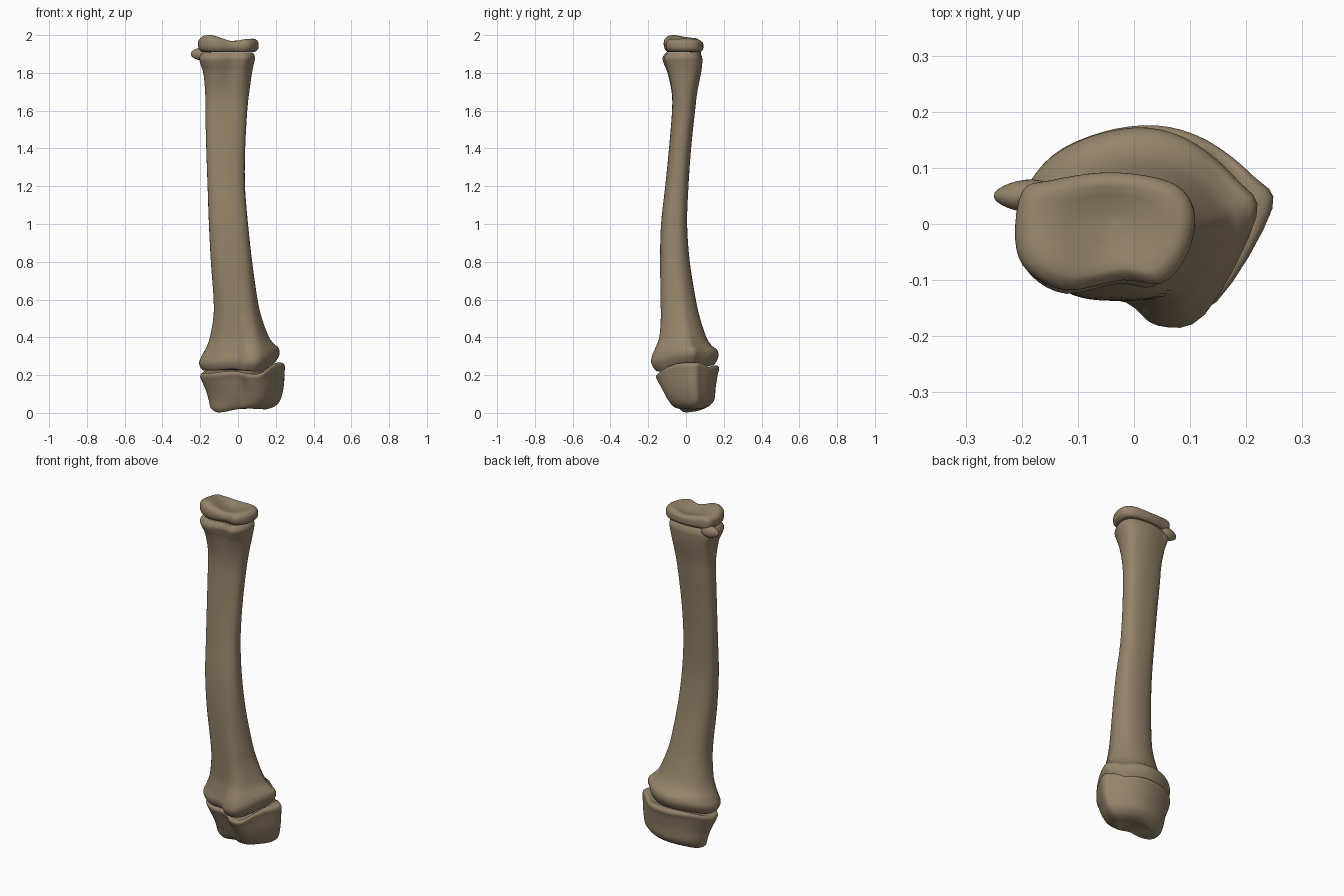
import bpy, bmesh, math
from mathutils import Vector

if "Cube" in bpy.data.objects:
    bpy.data.objects.remove(bpy.data.objects["Cube"])

bone = bpy.data.materials.new("bone_brown")
bone.diffuse_color = (0.30, 0.228, 0.145, 1)
bone.use_nodes = True
bone.node_tree.nodes["Principled BSDF"].inputs["Base Color"].default_value = bone.diffuse_color
N = 48   # points round each ring


def cr(a, b, c, d, t):
    return 0.5 * (2*b + (c-a)*t + (2*a-5*b+4*c-d)*t*t + (3*b-a-3*c+d)*t**3)


def sstep(t):
    t = max(0.0, min(1.0, t))
    return t*t*(3-2*t)


def gauss(x, y, cx, cy, r):
    return math.exp(-((x-cx)**2 + (y-cy)**2) / (r*r))


def outline(pts):
    """Closed smooth outline, normalised to the box -1..1."""
    n, k = len(pts), N // len(pts)
    p = [Vector(q) for q in pts]
    o = [cr(p[i-1], p[i], p[(i+1) % n], p[(i+2) % n], j/k) for i in range(n) for j in range(k)]
    x0, x1 = min(v.x for v in o), max(v.x for v in o)
    y0, y1 = min(v.y for v in o), max(v.y for v in o)
    return [Vector((2*(v.x-x0)/(x1-x0)-1, 2*(v.y-y0)/(y1-y0)-1)) for v in o]


def sgn_pow(v, e):
    return math.copysign(abs(v)**e, v)


# Cross-sections: rounded shaft, kidney-shaped upper end, lobed lower end
ROUND = [Vector((sgn_pow(math.cos(a), .8), sgn_pow(math.sin(a), .8)))
         for a in (2*math.pi*i/N for i in range(N))]
UPPER = outline([(.11, .01), (.09, .06), (.04, .085), (-.05, .095), (-.15, .08), (-.2, .06),
                 (-.213, -.03), (-.19, -.09), (-.12, -.125), (-.02, -.106), (.05, -.112), (.095, -.06)])
LOWER = outline([(.25, .02), (.215, .085), (.13, .155), (.04, .183), (-.06, .17), (-.15, .125),
                 (-.2, .05), (-.195, -.04), (-.1, -.118), (0, -.138), (.06, -.18), (.15, -.16)])


def cap(s, scales=(.86, .55, .25, .01), dz=0):
    """Rings shrinking inward from section s to close an end."""
    z, x0, x1, y0, y1, w = s
    cx, cy, out = (x0+x1)/2, (y0+y1)/2, []
    for k in scales:
        out.append((z+dz, cx+(x0-cx)*k, cx+(x1-cx)*k, cy+(y0-cy)*k, cy+(y1-cy)*k, w))
    return out


def loft(name, secs, warp, sub=5):
    """Skin through sections (z, x0, x1, y0, y1, w); w<0 upper shape, w>0 lower shape."""
    rings = []
    for z, x0, x1, y0, y1, w in secs:
        shape = UPPER if w < 0 else LOWER
        r = []
        for i in range(N):
            q = ROUND[i].lerp(shape[i], abs(w))
            x, y = (x0+x1)/2 + q.x*(x1-x0)/2, (y0+y1)/2 + q.y*(y1-y0)/2
            r.append(Vector((x, y, z + warp(x, y, z))))
        rings.append(r)
    fine, m = [], len(rings)
    for i in range(m-1):
        a, b, c, d = rings[max(i-1, 0)], rings[i], rings[i+1], rings[min(i+2, m-1)]
        for j in range(sub):
            fine.append([cr(a[k], b[k], c[k], d[k], j/sub) for k in range(N)])
    fine.append(rings[-1])
    bm = bmesh.new()
    vs = [[bm.verts.new(v) for v in r] for r in fine]
    for a, b in zip(vs, vs[1:]):
        for k in range(N):
            bm.faces.new((a[k], a[(k+1) % N], b[(k+1) % N], b[k]))
    bm.faces.new(vs[0])
    bm.faces.new(vs[-1])
    bmesh.ops.recalc_face_normals(bm, faces=bm.faces)
    finish(name, bm)


def finish(name, bm):
    me = bpy.data.meshes.new(name)
    bm.to_mesh(me)
    bm.free()
    me.materials.append(bone)
    for f in me.polygons:
        f.use_smooth = True
    bpy.context.collection.objects.link(bpy.data.objects.new(name, me))


def growth_plate(x, y):
    """Wavy surface shared by the shaft's lower end and the lower cap."""
    side = .055*sstep((x-.1)/.11)
    back = .04*sstep((y-.02)/.14)
    return max(side, back) + .012*gauss(x, y, -.03, -.1, .07) - .008*gauss(x, y, .09, -.1, .07)


# Shaft with flared ends
bottom = (.225, -.185, .19, -.158, .148, 1)
top = (1.905, -.19, .08, -.108, .075, -1)
shaft = cap(bottom)[::-1] + [
    bottom,
    (.25, -.203, .212, -.178, .165, 1), (.275, -.204, .22, -.185, .172, 1),
    (.31, -.188, .215, -.178, .165, 1), (.35, -.167, .195, -.163, .135, .9),
    (.4, -.15, .165, -.147, .108, .75), (.5, -.132, .127, -.14, .075, .5),
    (.6, -.13, .104, -.14, .052, .35), (.8, -.144, .075, -.14, .02, .15),
    (1.0, -.154, .053, -.132, .006, 0), (1.2, -.161, .037, -.11, .013, 0),
    (1.4, -.168, .038, -.09, .027, 0), (1.6, -.173, .049, -.076, .048, -.2),
    (1.7, -.174, .06, -.079, .06, -.4), (1.8, -.184, .074, -.1, .08, -.8),
    (1.85, -.2, .084, -.118, .086, -1), (1.88, -.205, .09, -.124, .086, -1),
    top] + cap(top)
loft("shaft", shaft,
     lambda x, y, z: growth_plate(x, y)*.75*sstep((.4-z)/.13) if z < .5 else 0)

# Upper end cap with a shallow dished joint surface


def upper_warp(x, y, z):
    k = sstep((z-1.92)/.05)
    return k*(.017*gauss(x, y, -.15, -.07, .07) - .032*gauss(x, y, -.04, .0, .085)
              - .008*gauss(x, y, -.02, -.11, .05))


lo = (1.912, -.19, .09, -.1, .08, -1)
hi = (1.983, -.19, .088, -.1, .076, -1)
loft("upper_end_cap", cap(lo)[::-1] + [
    lo, (1.925, -.206, .105, -.112, .09, -1), (1.945, -.212, .109, -.118, .092, -1),
    (1.968, -.208, .105, -.115, .09, -1), hi] + cap(hi, (.82, .6, .3, .01), .004), upper_warp)

# Lower end cap tapering to the wrist joint


def lower_warp(x, y, z):
    up = sstep((z-.08)/.1)*growth_plate(x, y)
    dn = (1-sstep((z-.02)/.08))*(-.014*gauss(x, y, -.1, 0, .07) + .012*gauss(x, y, .05, .02, .07))
    return up + dn


base = (.018, -.12, .15, -.045, .09, .9)
rim = (.21, -.19, .232, -.148, .165, 1)
loft("lower_end_cap", cap(base)[::-1] + [
    base, (.035, -.145, .195, -.07, .122, 1), (.07, -.155, .225, -.096, .15, 1),
    (.12, -.17, .242, -.122, .157, 1), (.165, -.19, .247, -.145, .168, 1),
    (.195, -.2, .247, -.16, .176, 1), rim] + cap(rim), lower_warp)

# Small bony spur on the back left of the upper end
bm = bmesh.new()
bmesh.ops.create_uvsphere(bm, u_segments=24, v_segments=16, radius=1)
for v in bm.verts:
    t = (1 - v.co.x)/2
    v.co = Vector((-.195 + v.co.x*.055, .05 + v.co.y*.032*(1.1-.4*t),
                   1.9 + v.co.z*.036*(1.1-.3*t)))
finish("side_spur", bm)
